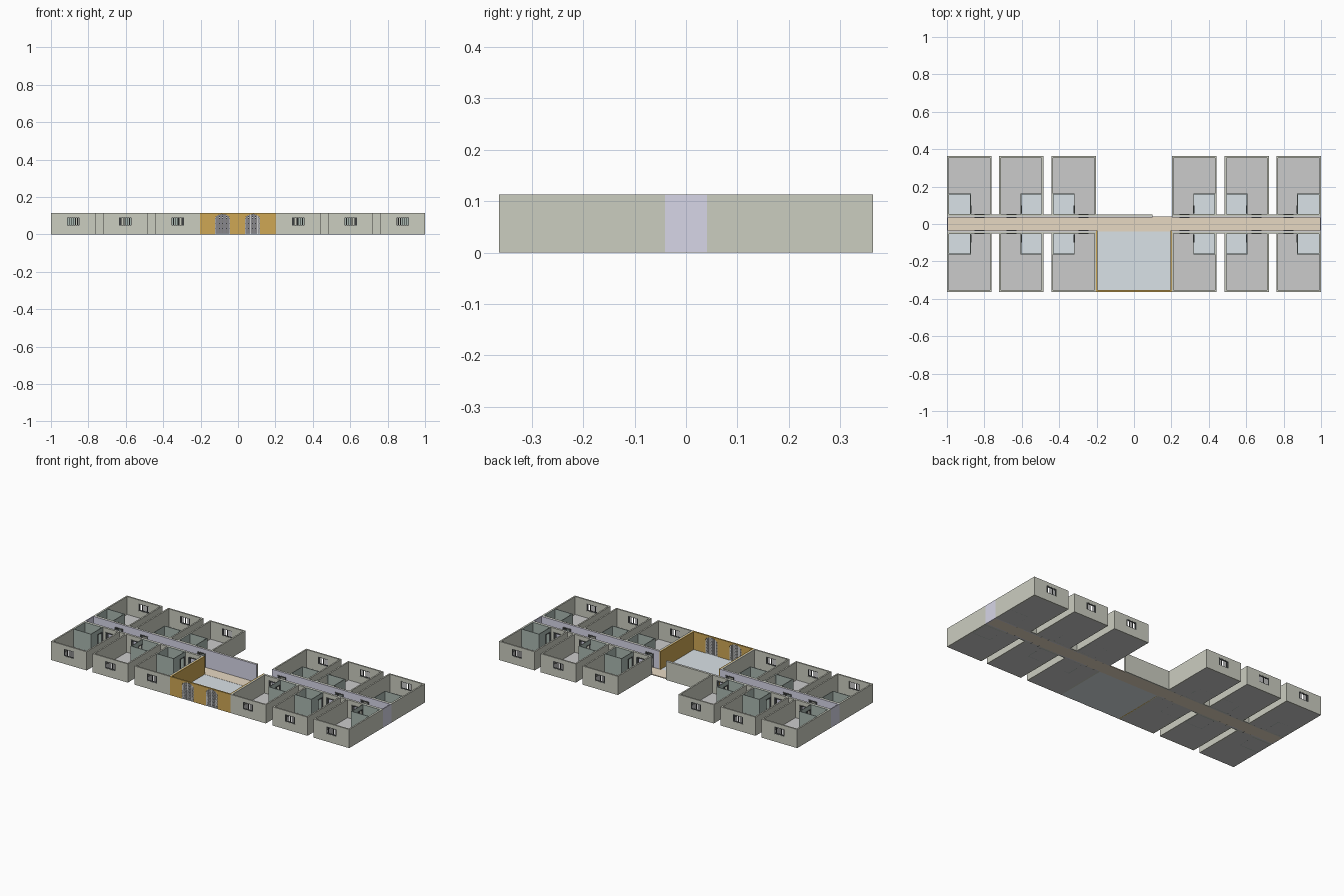
import bpy, bmesh, math

if "Cube" in bpy.data.objects:
    bpy.data.objects.remove(bpy.data.objects["Cube"])

H = 0.113      # wall height
T = 0.009      # wall thickness
Y0, Y1 = 0.041, 0.363
FL = 0.004     # floor thickness


def material(name, rgb):
    m = bpy.data.materials.new(name)
    m.diffuse_color = (*rgb, 1)
    m.use_nodes = True
    m.node_tree.nodes["Principled BSDF"].inputs["Base Color"].default_value = m.diffuse_color
    return m


WALL = material("wall_sage", (0.60, 0.61, 0.53))
GREY = material("floor_grey", (0.70, 0.70, 0.70))
BLUE = material("floor_blue", (0.70, 0.76, 0.80))
TAN = material("floor_tan", (0.80, 0.69, 0.54))
LILAC = material("wall_lilac", (0.68, 0.67, 0.80))
GREEN = material("wall_green", (0.40, 0.48, 0.44))
OCHRE = material("wall_ochre", (0.62, 0.39, 0.09))
DARK = material("dark_metal", (0.13, 0.14, 0.14))
STEEL = material("grille_steel", (0.72, 0.74, 0.74))


def finish(bm, name, mat):
    bmesh.ops.recalc_face_normals(bm, faces=bm.faces)
    me = bpy.data.meshes.new(name)
    bm.to_mesh(me)
    bm.free()
    ob = bpy.data.objects.new(name, me)
    ob.data.materials.append(mat)
    bpy.context.collection.objects.link(ob)
    return ob


def boxes(name, items, mat, sx=1, sy=1):
    """One object from boxes (x0,x1,y0,y1,z0,z1), optionally mirrored."""
    bm = bmesh.new()
    for x0, x1, y0, y1, z0, z1 in items:
        vs = bmesh.ops.create_cube(bm, size=1)["verts"]
        for v in vs:
            v.co.x = sx * ((x0 + x1) / 2 + v.co.x * (x1 - x0))
            v.co.y = sy * ((y0 + y1) / 2 + v.co.y * (y1 - y0))
            v.co.z = (z0 + z1) / 2 + v.co.z * (z1 - z0)
    return finish(bm, name, mat)


def run(a, b, p0, p1, holes=(), along="x"):
    """Boxes of a straight wall from a to b with rectangular holes."""
    out, u = [], a
    for h0, h1, z0, z1 in sorted(holes):
        out.append((u, h0, 0, H))
        if z0 > 0:
            out.append((h0, h1, 0, z0))
        out.append((h0, h1, z1, H))
        u = h1
    out.append((u, b, 0, H))
    if along == "x":
        return [(s, e, p0, p1, z0, z1) for s, e, z0, z1 in out]
    return [(p0, p1, s, e, z0, z1) for s, e, z0, z1 in out]


def frame(c, w, p0, p1, z0, z1, t, sill=True, along="x"):
    """Boxes of a frame around an opening centred on c."""
    parts = [(c - w, c - w + t, z0, z1), (c + w - t, c + w, z0, z1),
             (c - w, c + w, z1 - t, z1)]
    if sill:
        parts.append((c - w, c + w, z0, z0 + t))
    if along == "x":
        return [(s, e, p0, p1, a, b) for s, e, a, b in parts]
    return [(p0, p1, s, e, a, b) for s, e, a, b in parts]


# room x range, bathroom x range, door centre
ROOMS = [(0.203, 0.441, 0.318, 0.435, 0.27),
         (0.485, 0.721, 0.490, 0.606, 0.655),
         (0.761, 1.000, 0.872, 0.992, 0.825)]
DW, DH = 0.024, 0.085          # door half width and height
WW, WZ0, WZ1 = 0.034, 0.047, 0.091   # window half width and heights
BY0, BY1 = 0.050, 0.162        # bathroom depth range

for sx in (-1, 1):
    for sy in (-1, 1):
        for x0, x1, b0, b1, d in ROOMS:
            c = (x0 + x1) / 2
            # room shell with window and door openings
            shell = run(x0, x1, Y1 - T, Y1, [(c - WW, c + WW, WZ0, WZ1)])
            shell += run(x0, x1, Y0, Y0 + T, [(d - DW, d + DW, 0, DH)])
            shell += run(Y0 + T, Y1 - T, x0, x0 + T, along="y")
            shell += run(Y0 + T, Y1 - T, x1 - T, x1, along="y")
            boxes("room_walls", shell, WALL, sx, sy)
            boxes("room_floor", [(x0 + 0.001, x1 - 0.001, Y0, Y1 - 0.001, 0, FL)], GREY, sx, sy)
            # barred window
            bars = frame(c, WW, Y1 - T + 0.001, Y1 - 0.001, WZ0, WZ1, 0.004)
            for i in range(1, 6):
                x = c - WW + i * WW / 3
                bars.append((x - 0.0017, x + 0.0017, Y1 - 0.006, Y1 - 0.003, WZ0, WZ1))
            boxes("window_bars", bars, DARK, sx, sy)
            # door frame
            boxes("door_frame", frame(d, DW + 0.003, Y0 - 0.008, Y0 + T + 0.003,
                                      0, DH + 0.003, 0.005, False), DARK, sx, sy)
            # bathroom box with side door
            t, dc = 0.004, 0.078
            hole = [(dc - 0.02, dc + 0.02, 0, DH)]
            left_door = b0 - x0 > x1 - b1
            bath = run(b0, b1, BY1 - t, BY1) + run(b0, b1, BY0, BY0 + t)
            bath += run(BY0 + t, BY1 - t, b0, b0 + t, hole if left_door else (), "y")
            bath += run(BY0 + t, BY1 - t, b1 - t, b1, () if left_door else hole, "y")
            boxes("bathroom_walls", bath, GREEN, sx, sy)
            boxes("bathroom_floor", [(b0, b1, BY0, BY1, 0.001, FL + 0.002)], BLUE, sx, sy)
            p = b0 if left_door else b1 - t
            boxes("bathroom_door_frame", frame(dc, 0.022, p - 0.002, p + t + 0.002,
                                               0, DH + 0.002, 0.004, False, "y"), DARK, sx, sy)
        # corridor lining with door openings, plus outer wall in the gaps
        holes = [(r[4] - DW, r[4] + DW, 0, DH) for r in ROOMS]
        boxes("corridor_lining", run(0.203, 1.0, Y0 - 0.005, Y0, holes), LILAC, sx, sy)
        boxes("gap_walls", [(0.441, 0.485, Y0, Y0 + T, 0, H),
                            (0.721, 0.761, Y0, Y0 + T, 0, H)], WALL, sx, sy)
    boxes("corridor_end", [(0.994, 1.0, -Y0 + 0.005, Y0 - 0.005, 0, H)], LILAC, sx)
    # lobby side walls
    boxes("lobby_side_wall", [(0.196, 0.203, -Y1 + T, -Y0 + 0.005, 0, H)], OCHRE, sx)

# back wall of the hall, open at its right end
boxes("hall_back_lining", [(-0.203, 0.10, Y0 - 0.005, Y0, 0, H)], LILAC)
boxes("hall_back_wall", [(-0.203, 0.10, Y0, Y0 + T, 0, H)], WALL)

# corridor and lobby floors
boxes("corridor_floor", [(-0.998, 0.998, -Y0, Y0, 0, FL + 0.001)], TAN)
boxes("lobby_floor", [(-0.203, 0.203, -Y1 + 0.001, -Y0, 0, FL)], BLUE)

# lobby front wall with two arched entrances
AW, SPRING, RISE = 0.040, 0.080, 0.028
ARCHES = (-0.083, 0.078)
outline = [(-0.203, 0)]
for c in ARCHES:
    outline.append((c - AW, 0))
    for i in range(13):
        a = math.pi * (1 - i / 12)
        outline.append((c + AW * math.cos(a), SPRING + RISE * math.sin(a)))
    outline.append((c + AW, 0))
outline += [(0.203, 0), (0.203, H), (-0.203, H)]
bm = bmesh.new()
face = bm.faces.new([bm.verts.new((x, -Y1, z)) for x, z in outline])
ext = bmesh.ops.extrude_face_region(bm, geom=[face])["geom"]
bmesh.ops.translate(bm, vec=(0, T, 0),
                    verts=[g for g in ext if isinstance(g, bmesh.types.BMVert)])
finish(bm, "lobby_front_wall", OCHRE)

# grille gates filling the arches
for c in ARCHES:
    grid = []
    for i in range(11):
        u = -0.0375 + i * 0.0075
        top = SPRING + RISE * math.sqrt(1 - (u / AW) ** 2)
        grid.append((c + u - 0.0025, c + u + 0.0025, -Y1 + 0.003, -Y1 + 0.006, FL, top))
    for k in range(11):
        z = 0.009 + k * 0.009
        w = AW if z < SPRING else AW * math.sqrt(1 - ((z - SPRING) / RISE) ** 2)
        grid.append((c - w, c + w, -Y1 + 0.002, -Y1 + 0.005, z - 0.0018, z + 0.0018))
    boxes("entrance_gate", grid, STEEL)
